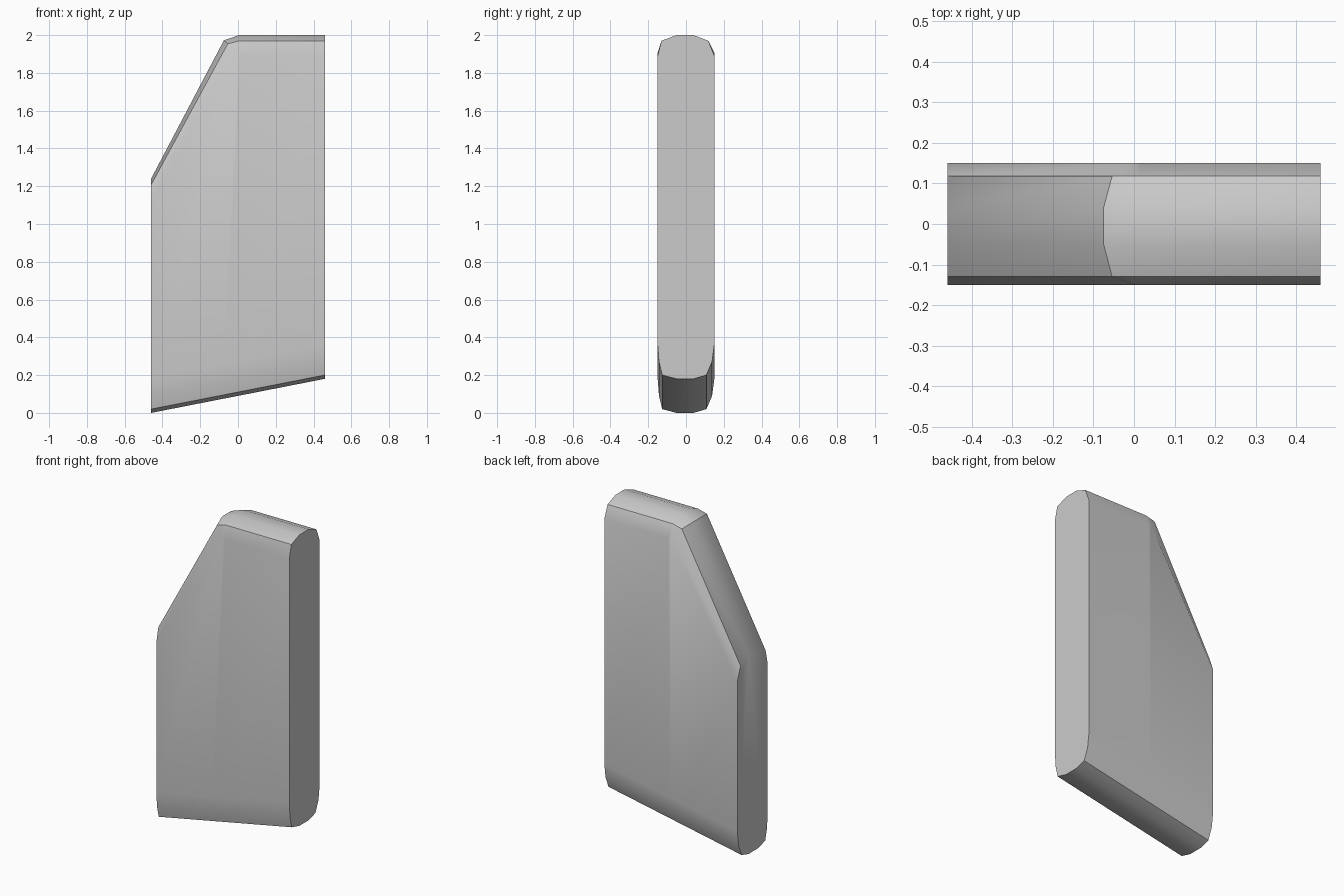
import bpy
import bmesh
import math

cube = bpy.data.objects.get("Cube")
if cube:
    bpy.data.objects.remove(cube, do_unlink=True)

grey = bpy.data.materials.new("plain grey")
grey.use_nodes = True
colour = (0.6, 0.6, 0.6, 1)
grey.diffuse_color = colour
grey.node_tree.nodes["Principled BSDF"].inputs["Base Color"].default_value = colour

# Cross-section as (y, drop below the crest) and (y, rise above the base)
TOP = [(-0.15, 0.11), (-0.13, 0.03), (-0.05, 0), (0.04, 0), (0.118, 0.03), (0.15, 0.11)]
BASE = [(0.15, 0.18), (0.138, 0.09), (0.108, 0.02), (0.04, 0),
        (-0.05, 0), (-0.126, 0.02), (-0.143, 0.09), (-0.15, 0.18)]

# Stations along the slab: x, crest height, scale of the crest rounding,
# and x shift that leans the section to follow the mitred corner
STATIONS = [(-0.46, 1.24, 1.1, 0), (-0.075, 1.972, 0.6, 0.7),
            (0.005, 2.0, 1, 0.1), (0.46, 2.0, 1, 0)]


def base_height(x):
    return (x + 0.46) * 0.196


def section(bm, x, crest, rounding, lean):
    ring = []
    for y, drop in TOP:
        ring.append(bm.verts.new((x + lean * drop, y, crest - drop * rounding)))
    for y, rise in BASE:
        ring.append(bm.verts.new((x, y, base_height(x) + rise)))
    return ring


# Slab skinned through the sections, closed by flat ends
bm = bmesh.new()
rings = [section(bm, *s) for s in STATIONS]
for a, b in zip(rings, rings[1:]):
    for i in range(len(a)):
        j = (i + 1) % len(a)
        bm.faces.new((a[i], a[j], b[j], b[i]))
bm.faces.new(rings[0])
bm.faces.new(rings[-1])
bmesh.ops.recalc_face_normals(bm, faces=bm.faces)

mesh = bpy.data.meshes.new("slanted_slab")
bm.to_mesh(mesh)
bm.free()
mesh.materials.append(grey)
slab = bpy.data.objects.new("slanted_slab", mesh)
bpy.context.collection.objects.link(slab)

bpy.ops.object.select_all(action="DESELECT")
slab.select_set(True)
bpy.context.view_layer.objects.active = slab
bpy.ops.object.shade_smooth_by_angle(angle=math.radians(32))
